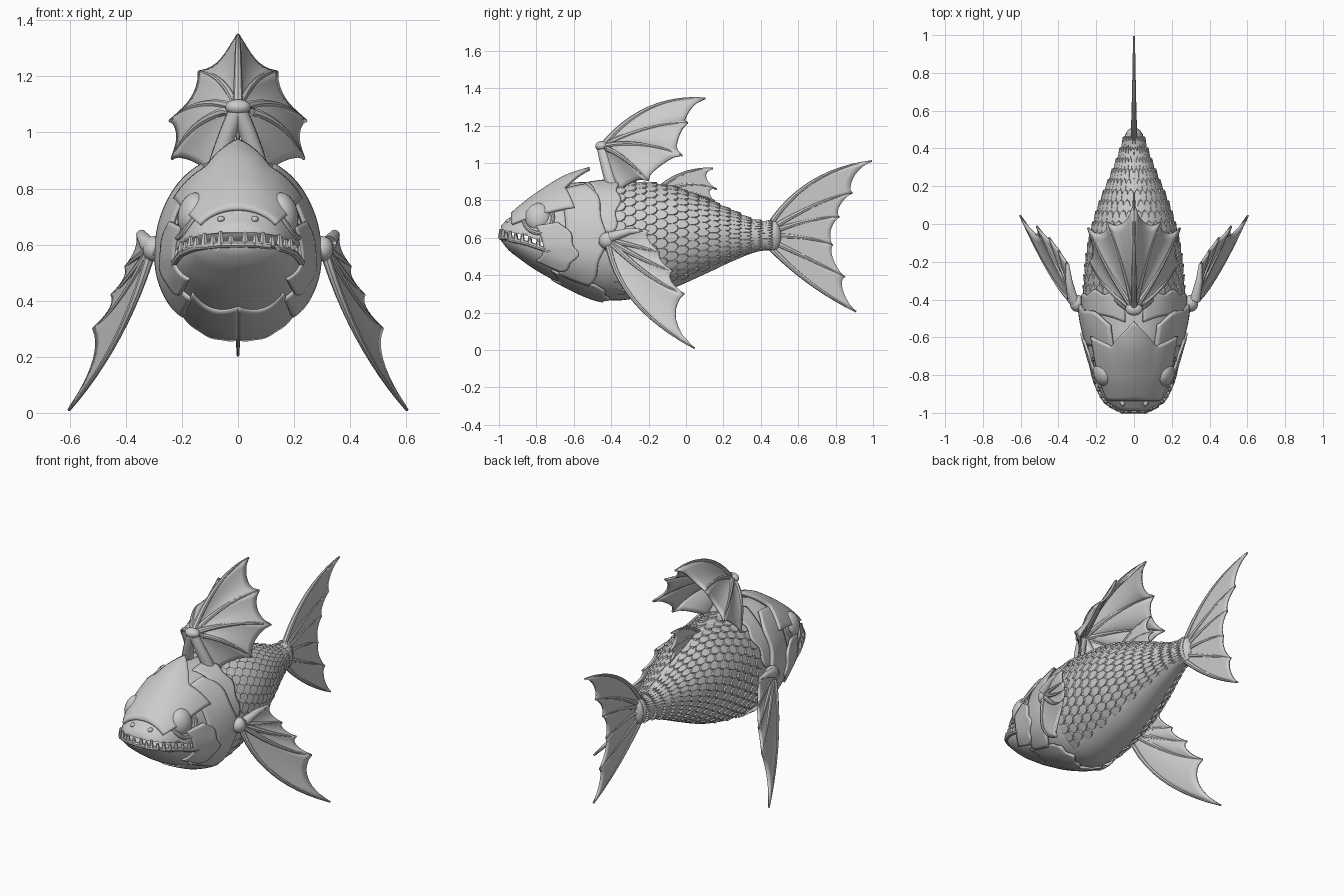
import bpy, bmesh, math
from mathutils import Vector

if "Cube" in bpy.data.objects:
    bpy.data.objects.remove(bpy.data.objects["Cube"])

grey = bpy.data.materials.new("stone grey")
grey.diffuse_color = (0.6, 0.6, 0.6, 1)
grey.use_nodes = True
grey.node_tree.nodes["Principled BSDF"].inputs["Base Color"].default_value = grey.diffuse_color

# body stations: y, top, bottom, half width, height of widest point
ST = [(-.99, .665, .585, .075, .62), (-.95, .70, .535, .14, .605), (-.9, .745, .495, .175, .59),
      (-.8, .815, .425, .215, .57), (-.65, .885, .345, .245, .555), (-.5, .90, .285, .268, .56),
      (-.35, .90, .265, .265, .57), (-.1, .88, .32, .24, .60), (.1, .81, .405, .185, .61),
      (.25, .745, .475, .125, .61), (.38, .69, .525, .075, .61), (.48, .69, .535, .045, .61)]


def station(y):
    y = min(max(y, -.99), .48)
    i = max(k for k in range(len(ST) - 1) if ST[k][0] <= y)
    a, b = ST[i], ST[i + 1]
    p, n = ST[max(i - 1, 0)], ST[min(i + 2, len(ST) - 1)]
    h = b[0] - a[0]
    t = (y - a[0]) / h
    out = []
    for c in range(1, 5):
        m0 = (b[c] - p[c]) / (b[0] - p[0]) * h
        m1 = (n[c] - a[c]) / (n[0] - a[0]) * h
        out.append((2*t**3 - 3*t*t + 1)*a[c] + (t**3 - 2*t*t + t)*m0
                   + (3*t*t - 2*t**3)*b[c] + (t**3 - t*t)*m1)
    return out


def skin(y, deg, off=0.0):
    """Point on the body at y; 0 degrees is the right side, 90 the back."""
    top, bot, w, zc = station(y)
    c, s = math.cos(math.radians(deg)), math.sin(math.radians(deg))
    return Vector(((w + off)*c, y, zc + ((top - zc if s > 0 else zc - bot) + off)*s))


def make(name, verts, faces, angle=40, thick=0.0):
    me = bpy.data.meshes.new(name)
    me.from_pydata([tuple(v) for v in verts], [], faces)
    bm = bmesh.new()
    bm.from_mesh(me)
    bmesh.ops.recalc_face_normals(bm, faces=bm.faces)
    bm.to_mesh(me)
    bm.free()
    ob = bpy.data.objects.new(name, me)
    bpy.context.collection.objects.link(ob)
    me.materials.append(grey)
    if thick:
        m = ob.modifiers.new("thickness", 'SOLIDIFY')
        m.thickness, m.offset = thick, 0
    bpy.ops.object.select_all(action='DESELECT')
    ob.select_set(True)
    bpy.context.view_layer.objects.active = ob
    bpy.ops.object.shade_smooth_by_angle(angle=math.radians(angle))
    return ob


def grid(name, fn, nu, nv, **kw):
    vs = [fn(i/nu, j/nv) for i in range(nu + 1) for j in range(nv + 1)]
    fs = [(i*(nv+1)+j, (i+1)*(nv+1)+j, (i+1)*(nv+1)+j+1, i*(nv+1)+j+1)
          for i in range(nu) for j in range(nv)]
    return make(name, vs, fs, **kw)


def tube(name, pts, r0, r1, n=8):
    """Tapered tube along a list of points."""
    vs, fs = [], []
    for i, p in enumerate(pts):
        d = (pts[min(i+1, len(pts)-1)] - pts[max(i-1, 0)]).normalized()
        u = d.cross(Vector((.3, .9, .31)) if abs(d.x) > .8 else Vector((1, 0, 0))).normalized()
        v = d.cross(u)
        r = r0 + (r1 - r0)*i/(len(pts)-1)
        vs += [p + (u*math.cos(k*math.tau/n) + v*math.sin(k*math.tau/n))*r for k in range(n)]
    for i in range(len(pts)-1):
        fs += [(i*n+k, i*n+(k+1) % n, (i+1)*n+(k+1) % n, (i+1)*n+k) for k in range(n)]
    fs += [tuple(range(n)), tuple(range(len(vs)-n, len(vs)))]
    return make(name, vs, fs)


def arc(ray, t):
    """Quadratic curve through start, middle and end points."""
    a, m, b = map(Vector, ray)
    c = m*2 - (a + b)/2
    return a*(1-t)**2 + c*2*t*(1-t) + b*t*t


def fan(name, rays, scallop=.14, sag=(0, 0, 0), r=.014, sx=1):
    """Webbed fin: membranes between rays, with a tapered rib on each ray."""
    rays = [[(p[0]*sx, p[1], p[2]) for p in ray] for ray in rays]
    sag = Vector((sag[0]*sx, sag[1], sag[2]))
    for k in range(len(rays) - 1):
        def web(u, v, a=rays[k], b=rays[k+1]):
            dip = 4*v*(1-v)
            t = u*(1 - scallop*dip**.7)
            return arc(a, t).lerp(arc(b, t), v) + sag*dip*u
        grid(f"{name}_web_{k}", web, 12, 8, thick=.012)
    for k, ray in enumerate(rays):
        tube(f"{name}_rib_{k}", [arc(ray, t/12) for t in range(13)], r, .005)


def ball(name, loc, scale, rot=(0, 0, 0)):
    bpy.ops.mesh.primitive_uv_sphere_add(segments=24, ring_count=14, location=loc, rotation=rot)
    ob = bpy.context.object
    ob.name, ob.scale = name, scale
    ob.data.materials.append(grey)
    bpy.ops.object.shade_smooth()


# body with the mouth slot cut out
N, ys = 48, [-.99 + 1.47*i/70 for i in range(71)]
bv = [skin(y, k*360/N) for y in ys for k in range(N)]
bf = [(i*N+k, i*N+(k+1) % N, (i+1)*N+(k+1) % N, (i+1)*N+k) for i in range(70) for k in range(N)]
body = make("body", bv, bf + [tuple(range(N)), tuple(range(70*N, 71*N))], 50)
prof = [(-1.1, .668), (-.85, .61), (-.64, .525), (-.85, .575), (-1.1, .615)]
cut = make("mouth_cutter", [(x, y, z) for x in (-.5, .5) for y, z in prof],
           [(0, 1, 2, 3, 4), (5, 6, 7, 8, 9)] + [(i, (i+1) % 5, (i+1) % 5+5, i+5) for i in range(5)])
cut.hide_render = True
cut.hide_set(True)
bo = body.modifiers.new("mouth", 'BOOLEAN')
bo.operation, bo.object, bo.solver = 'DIFFERENCE', cut, 'EXACT'


def mouth(y, dz=0.0):
    """Point on the skin along the lower lip."""
    z = .592 + (-.95 - y)*.22 + dz - max(0, y + .85)*.12
    top, bot, w, zc = station(y)
    s = (z - zc)/((top - zc) if z > zc else (zc - bot))
    return Vector((w*math.sqrt(max(0, 1 - s*s)), y, z))


# lips and teeth
side = [mouth(-.66 - .33*i/14) for i in range(15)]
flip = lambda pts: [Vector((-p.x, p.y, p.z)) for p in pts]
tube("lower_lip", side + flip(side[::-1]), .013, .013)
spots = [-.99, -.978, -.962, -.94, -.91, -.875, -.835, -.79, -.745]
roots = [mouth(y) for y in spots]
roots = roots + flip(roots) + [Vector((x, -.988, .60)) for x in (-.025, .025)]
for i, p in enumerate(roots):
    q = p + Vector((0, 0, .035 + .012*(i % 2)))
    tube(f"tooth_{i}", [p, p.lerp(q, .6), q], .015, .006, 6)

# head shield with the pointed crest
def shield(u, v):
    deg = 35 + 110*v
    m = abs(2*v - 1)
    back = -.515 - .13*min(1, m*2.2) + .10*max(0, m - .5)
    y = -.93 + (back + .93)*u
    return skin(y, deg, .006 + .012*u) + Vector((0, 0, .052*u*u*max(0, 1 - m*2.4)))
grid("head_shield", shield, 20, 32, thick=.02)

for sx, nm in ((1, "right"), (-1, "left")):
    def ang(d):
        return d if sx > 0 else 180 - d
    # gill cover, cheek plate and throat fold
    def plate(y0, y1, a0, a1, off, wave):
        def fn(u, v):
            bulge = math.sin(math.pi*v)
            back = y1 + wave*(bulge - .6) + .012*math.sin(v*17)
            front = y0 + .04*bulge
            return skin(front + (back - front)*u, ang(a0 + (a1-a0)*v), off*(.1 + .9*u))
        return fn
    grid(f"{nm}_gill_cover", plate(-.68, -.47, -48, 64, .022, .09), 10, 24, thick=.016)
    grid(f"{nm}_cheek_plate", plate(-.80, -.62, -38, 22, .02, .09), 10, 18, thick=.014)
    grid(f"{nm}_throat_fold", plate(-.72, -.44, -90, -46, .014, .06), 10, 16, thick=.01)
    grid(f"{nm}_shoulder_plate", plate(-.52, -.37, 10, 80, .014, .03), 8, 18, thick=.01)
    # eyes with lids and a brow
    ball(f"{nm}_eye", (.163*sx, -.79, .71), (.05, .07, .077), (0, -.25*sx, -.2*sx))
    lid = [Vector((0, 0, 0)) for _ in range(25)]
    for i in range(25):
        t = i*math.tau/24
        y, z = -.79 + .079*math.cos(t), .71 + .085*math.sin(t)
        top, bot, w, zc = station(y)
        lid[i] = Vector((sx*w*math.sqrt(max(.1, 1 - ((z-zc)/(top-zc))**2)), y, z))
    tube(f"{nm}_eyelid", lid, .011, .011)
    ball(f"{nm}_nostril", (.06*sx, -.945, .69), (.014, .02, .012))

    # pectoral fin with its shoulder joint
    h = (.305, -.42, .59)
    fan(f"{nm}_pectoral_fin", [
        (h, (.43, -.28, .27), (.603, .045, .01)),
        (h, (.42, -.20, .40), (.515, -.01, .30)),
        (h, (.39, -.22, .48), (.45, -.07, .42)),
        (h, (.365, -.25, .55), (.40, -.14, .52)),
        (h, (.345, -.31, .63), (.355, -.2, .635))], .13, (-.012, 0, .0), .018, sx)
    tube(f"{nm}_fin_arm", [Vector((x*sx, y, z)) for x, y, z in
         ((.23, -.41, .57), (.29, -.43, .58), (.325, -.40, .605), (.345, -.3, .635), (.352, -.21, .637))],
         .05, .008, 12)
    ball(f"{nm}_fin_joint", (.30*sx, -.42, .585), (.04, .045, .045))

    # hooded dorsal fin, one half per side
    h = (0, -.45, 1.085)
    fan(f"{nm}_hood_fin", [
        (h, (0, -.20, 1.29), (0, .105, 1.345)),
        (h, (.06, -.22, 1.18), (.14, .01, 1.215)),
        (h, (.13, -.25, 1.10), (.243, -.02, 1.04)),
        (h, (.14, -.34, 1.03), (.235, -.20, .905)),
        ((.0, -.45, 1.07), (.055, -.41, .98), (.11, -.36, .85))], .13, (0, .02, -.02), .018, sx)
    tube(f"{nm}_hood_stalk", [arc(((0, -.45, 1.09), (.045*sx, -.42, .97), (.085*sx, -.38, .84)), t/8)
                              for t in range(9)], .028, .036, 10)
ball("hood_knob", (0, -.45, 1.09), (.045, .035, .028))

# small rear dorsal fin
fan("rear_dorsal_fin", [
    ((0, -.14, .865), (0, -.01, .945), (0, .145, .97)),
    ((0, -.08, .86), (0, .03, .885), (0, .165, .86)),
    ((0, 0, .83), (0, .07, .83), (0, .155, .795))], .15, r=.014)

# forked tail
fan("tail_fin", [
    ((0, .45, .67), (0, .68, .90), (0, .995, 1.01)),
    ((0, .46, .65), (0, .68, .77), (0, .89, .84)),
    ((0, .46, .63), (0, .65, .69), (0, .82, .71)),
    ((0, .46, .61), (0, .63, .60), (0, .785, .56)),
    ((0, .46, .58), (0, .65, .49), (0, .85, .39)),
    ((0, .45, .55), (0, .67, .355), (0, .91, .205))], .09, r=.017)
ball("tail_root", (0, .465, .61), (.045, .045, .082))

# overlapping scales on the flanks
sv, sf = [], []
for col in range(15):
    y = -.36 + .056*col
    for row in range(15):
        for flank in (0, 1):
            d = -58 + 10.5*(row + .5*(col % 2))
            if d > 88:
                continue
            base = len(sv)
            for ring, (rad, lift) in enumerate(((1, -.004), (.88, .004), (0, .004))):
                for k in range(10 if rad else 1):
                    t = k*math.tau/10
                    back = rad*math.cos(t)
                    dd = d + 6*rad*math.sin(t)
                    sv.append(skin(y + .042*back, dd if flank else 180 - dd,
                                   lift + (.007*back if ring else 0)))
            for k in range(10):
                n = (k + 1) % 10
                sf += [(base+k, base+n, base+10+n, base+10+k), (base+10+k, base+10+n, base+20)]
make("scales", sv, sf, 30)
